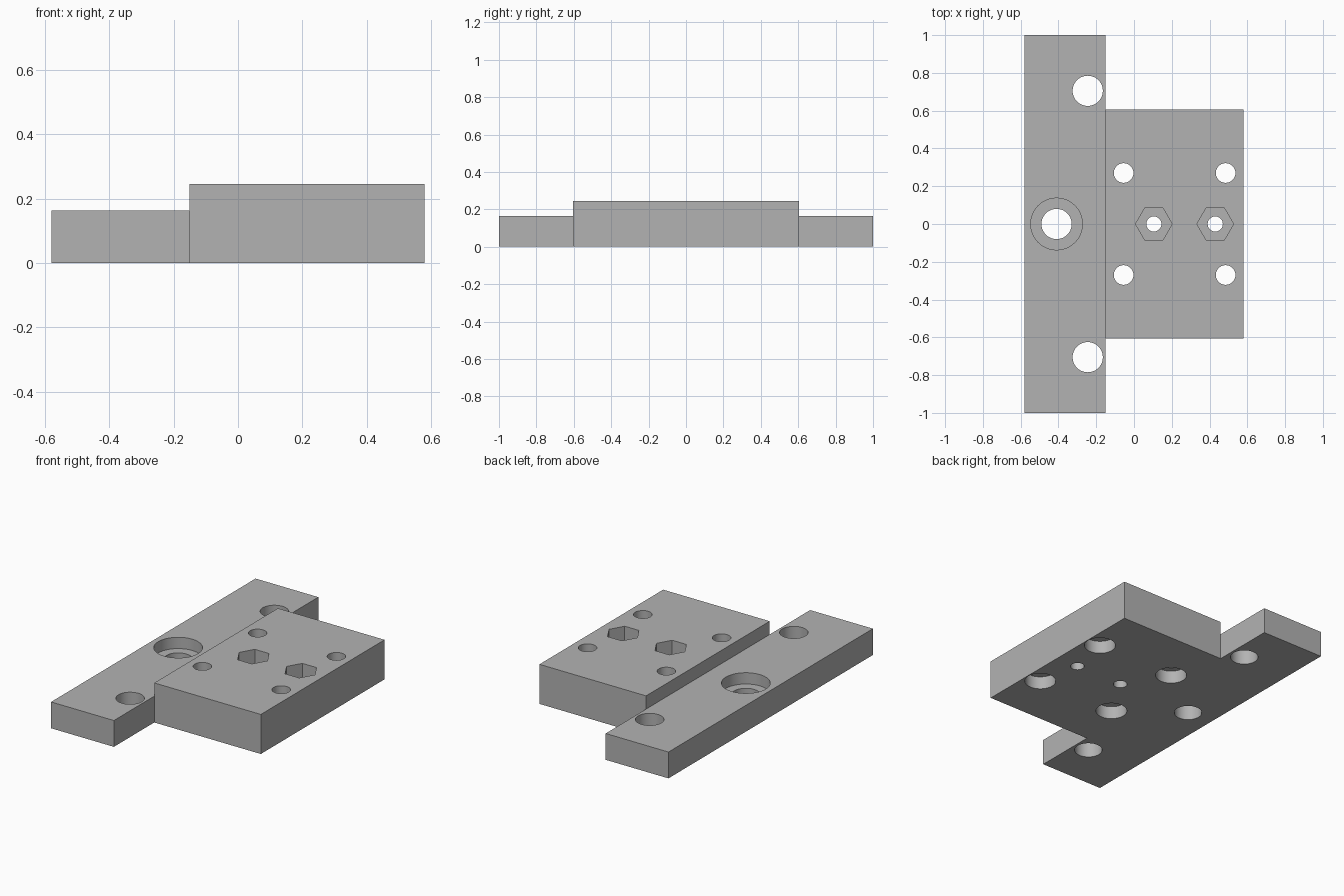
import bpy, bmesh
from math import cos, sin, tau, radians
from mathutils import Vector

default = bpy.data.objects.get("Cube")
if default:
    bpy.data.objects.remove(default)

BAR_TOP, BLOCK_TOP = 0.163, 0.245
STEP_X = -0.15

grey = bpy.data.materials.new("plain grey")
grey.use_nodes = True
colour = (0.45, 0.45, 0.45, 1)
grey.diffuse_color = colour
grey.node_tree.nodes["Principled BSDF"].inputs["Base Color"].default_value = colour


def prism(name, outline, z0, z1):
    """Solid made by extruding a flat outline from z0 to z1."""
    bm = bmesh.new()
    base = bm.faces.new([bm.verts.new((x, y, z0)) for x, y in outline])
    top = bmesh.ops.extrude_face_region(bm, geom=[base])["geom"]
    for v in top:
        if isinstance(v, bmesh.types.BMVert):
            v.co.z = z1
    bmesh.ops.recalc_face_normals(bm, faces=bm.faces)
    mesh = bpy.data.meshes.new(name)
    bm.to_mesh(mesh)
    bm.free()
    mesh.materials.append(grey)
    obj = bpy.data.objects.new(name, mesh)
    bpy.context.collection.objects.link(obj)
    return obj


def rectangle(x0, x1, half_y):
    return [(x0, -half_y), (x1, -half_y), (x1, half_y), (x0, half_y)]


def ring(x, y, radius, sides=48):
    return [(x + radius * cos(tau * i / sides), y + radius * sin(tau * i / sides))
            for i in range(sides)]


def boolean(target, tool, operation):
    """Apply a boolean and remove the tool object."""
    tool.hide_render = True
    mod = target.modifiers.new(operation, "BOOLEAN")
    mod.operation, mod.solver, mod.object = operation, "EXACT", tool
    bpy.context.view_layer.objects.active = target
    bpy.ops.object.modifier_apply(modifier=mod.name)
    bpy.data.objects.remove(tool)


def cut(outline, z0=-0.1, z1=0.4):
    boolean(plate, prism("cutter", outline, z0, z1), "DIFFERENCE")


# Stepped body: long low bar joined to a thicker block
plate = prism("mounting_plate", rectangle(-0.58, STEP_X, 1.0), 0, BAR_TOP)
boolean(plate, prism("block", rectangle(STEP_X, 0.58, 0.605), 0, BLOCK_TOP), "UNION")

# Bar: two end holes and a central hole counterbored from the top
for side in (-1, 1):
    cut(ring(-0.245, side * 0.705, 0.08))
cut(ring(-0.41, 0, 0.08))
cut(ring(-0.41, 0, 0.137), BAR_TOP - 0.07)

# Block: four screw holes counterbored from below
for x in (-0.055, 0.485):
    for y in (-0.27, 0.27):
        cut(ring(x, y, 0.052))
        cut(ring(x, y, 0.09), -0.1, 0.08)

# Block: two small holes with hexagonal nut pockets in the top
for x in (0.105, 0.43):
    cut(ring(x, 0, 0.04))
    cut(ring(x, 0, 0.097, 6), BLOCK_TOP - 0.12)

# Merge flat areas, then smooth only the bores
bm = bmesh.new()
bm.from_mesh(plate.data)
bmesh.ops.dissolve_limit(bm, angle_limit=radians(0.5), verts=bm.verts, edges=bm.edges)
bm.to_mesh(plate.data)
bm.free()
bpy.ops.object.select_all(action="DESELECT")
plate.select_set(True)
bpy.context.view_layer.objects.active = plate
bpy.ops.object.shade_smooth_by_angle(angle=radians(30))
